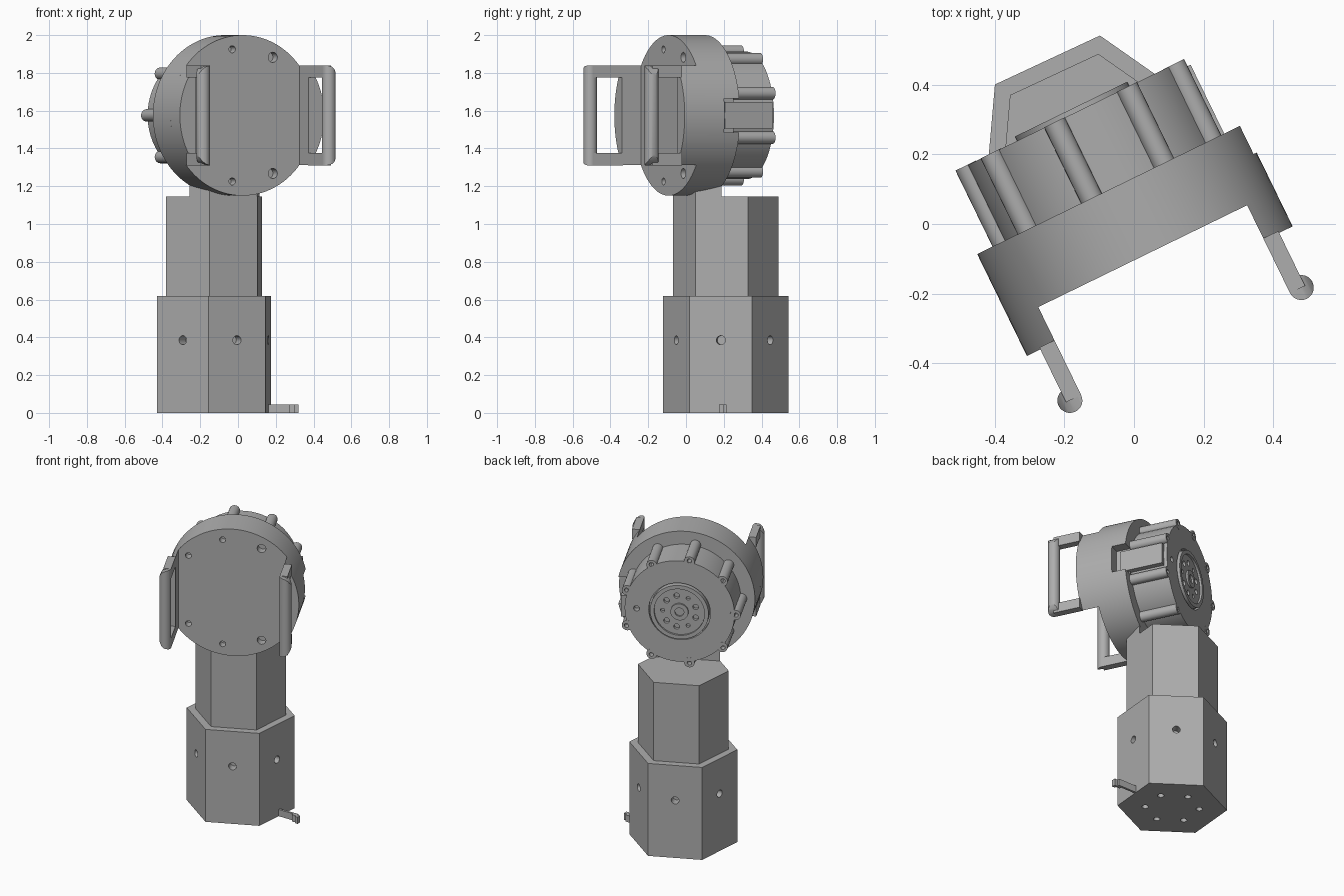
import bpy, bmesh
from math import sin, cos, pi, radians, acos
from mathutils import Matrix, Vector

cube = bpy.data.objects.get("Cube")
if cube:
    bpy.data.objects.remove(cube)

GREY = (0.42, 0.42, 0.42, 1)
grey = bpy.data.materials.new("plain grey")
grey.use_nodes = True
grey.diffuse_color = GREY
grey.node_tree.nodes["Principled BSDF"].inputs["Base Color"].default_value = GREY

TURN = Matrix.Rotation(radians(26), 4, 'Z')
HEAD = Matrix.Translation((0, 0, 1.575)) @ TURN @ Matrix.Translation((-0.018, 0, 0))
COLUMN = Matrix.Translation((-0.127, 0.21, 0))
R = 0.425          # drum radius
INNER = 0.334      # inner face of the brackets


def ring(radius, count, start=0, cx=0, cy=0):
    return [(cx + radius * cos(start + 2 * pi * i / count),
             cy + radius * sin(start + 2 * pi * i / count)) for i in range(count)]


def prism(bm, outline, lo, hi, axis='Y'):
    """Extrude a 2D outline: (x, z) along Y, or (x, y) along Z."""
    place = (lambda p, h: (p[0], h, p[1])) if axis == 'Y' else (lambda p, h: (p[0], p[1], h))
    a = [bm.verts.new(place(p, lo)) for p in outline]
    b = [bm.verts.new(place(p, hi)) for p in outline]
    faces = [bm.faces.new(a), bm.faces.new(b)]
    for i in range(len(a)):
        j = (i + 1) % len(a)
        faces.append(bm.faces.new((a[i], a[j], b[j], b[i])))
    bmesh.ops.recalc_face_normals(bm, faces=faces)


def box(bm, x, y, z):
    prism(bm, [(x[0], y[0]), (x[1], y[0]), (x[1], y[1]), (x[0], y[1])], *z, 'Z')


def make(name, bm, matrix=Matrix()):
    mesh = bpy.data.meshes.new(name)
    bm.to_mesh(mesh)
    bm.free()
    mesh.transform(matrix)
    mesh.materials.append(grey)
    obj = bpy.data.objects.new(name, mesh)
    bpy.context.collection.objects.link(obj)
    return obj


def combine(obj, cutter, operation='DIFFERENCE'):
    """Apply a boolean and discard the tool object."""
    mod = obj.modifiers.new("cut", 'BOOLEAN')
    mod.operation, mod.solver, mod.object = operation, 'EXACT', cutter
    deps = bpy.context.evaluated_depsgraph_get()
    obj.data = bpy.data.meshes.new_from_object(obj.evaluated_get(deps))
    obj.modifiers.clear()
    bpy.data.objects.remove(cutter)


# Lower hexagonal base with bolt holes in the sides and underside
bm = bmesh.new()
prism(bm, ring(0.333, 6, radians(25)), 0, 0.62, 'Z')
base = make("hex_base", bm, COLUMN)
bm = bmesh.new()
for i in range(6):
    side = Matrix.Rotation(radians(55 + 60 * i), 4, 'Z') @ Matrix.Translation((0.288, 0, 0.385))
    bmesh.ops.create_cone(bm, cap_ends=True, segments=20, radius1=0.024, radius2=0.024, depth=0.12,
                          matrix=side @ Matrix.Rotation(pi / 2, 4, 'Y'))
for x, y in ring(0.165, 6, radians(25)):
    prism(bm, ring(0.02, 16, 0, x, y), -0.05, 0.05, 'Z')
combine(base, make("base_holes", bm, COLUMN))

# Upper hexagonal column, and the neck running up into the drum
bm = bmesh.new()
prism(bm, ring(0.28, 6, radians(25)), 0.62, 1.145, 'Z')
make("hex_column", bm, COLUMN)
bm = bmesh.new()
prism(bm, ring(0.279, 6, radians(25)), 1.14, 1.28, 'Z')
bmesh.ops.transform(bm, matrix=COLUMN, verts=bm.verts)
cut = bmesh.ops.bisect_plane(bm, geom=bm.verts[:] + bm.edges[:] + bm.faces[:], clear_outer=True,
                             plane_co=TURN @ Vector((0, 0.119, 0)),
                             plane_no=TURN @ Vector((0, 1, 0)))
bmesh.ops.holes_fill(bm, edges=[e for e in cut["geom_cut"] if isinstance(e, bmesh.types.BMEdge)])
make("neck", bm)

# Small latch at the foot
bm = bmesh.new()
box(bm, (0.12, 0.28), (0.2, 0.215), (0, 0.045))
box(bm, (0.27, 0.3), (0.185, 0.215), (0, 0.045))
box(bm, (0.3, 0.32), (0.175, 0.2), (0, 0.045))
make("latch", bm)

# Drum with bolt holes in front and a cable notch on its left
bm = bmesh.new()
prism(bm, ring(R, 96), -0.094, 0.12)
drum = make("drum", bm, HEAD)
bm = bmesh.new()
for a in (60, 100, 140, 220, 260, 300):
    x, z = 0.355 * cos(radians(a)), 0.355 * sin(radians(a))
    prism(bm, ring(0.027 if a in (60, 300) else 0.019, 16, 0, x, z), -0.15, -0.04)
box(bm, (0.345, 0.5), (0.03, 0.2), (-0.09, 0.09))
combine(drum, make("drum_holes", bm, HEAD))

# Side brackets: drum segment, slotted plate and grab bar
half = acos(INNER / R)
arc = [(R * cos(half * t / 12), R * sin(half * t / 12)) for t in range(-12, 13)]
top = [(0.345, 0.265), (0.372, 0.257), (0.39, 0.243), (0.402, 0.222), (0.41, 0.195)]
envelope = [(0.3, -0.265)] + [(x, -z) for x, z in top] + top[::-1] + [(0.3, 0.265)]
for side, label in ((1, "left"), (-1, "right")):
    flip = HEAD @ Matrix.Diagonal((side, 1, 1, 1))

    bm = bmesh.new()
    prism(bm, [(side * x, z) for x, z in arc], -0.206, -0.09)
    make(label + "_bracket", bm, HEAD)

    bm = bmesh.new()
    x0, x1 = sorted((side * INNER, side * 0.382))
    for z in ((-0.265, -0.2), (0.2, 0.265)):
        box(bm, (x0, x1), (-0.375, -0.2), z)
    make(label + "_handle_arms", bm, HEAD)

    bm = bmesh.new()
    prism(bm, ring(0.036, 24, 0, side * 0.37, -0.375), -0.265, 0.265, 'Z')
    bar = make(label + "_grab_bar", bm, HEAD)
    bm = bmesh.new()
    prism(bm, [(side * x, z) for x, z in envelope], -0.5, -0.2)
    combine(bar, make("bar_envelope", bm, HEAD), 'INTERSECT')

# Motor body
bm = bmesh.new()
prism(bm, ring(0.338, 96), 0.1, 0.362)
motor = make("motor_body", bm, HEAD)
bm = bmesh.new()
prism(bm, ring(0.19, 48), 0.335, 0.4)
prism(bm, ring(0.018, 16, 0, 0.265, 0), 0.32, 0.4)
combine(motor, make("motor_recess", bm, HEAD))

# Nine bolt lobes round the motor
bm = bmesh.new()
for x, z in ring(0.343, 9, radians(20)):
    prism(bm, ring(0.033, 24, 0, x, z), 0.1, 0.363)
lobes = make("motor_lobes", bm, HEAD)
bm = bmesh.new()
for x, z in ring(0.347, 9, radians(20)):
    prism(bm, ring(0.014, 12, 0, x, z), 0.32, 0.4)
combine(lobes, make("lobe_holes", bm, HEAD))

# Output flange with a groove, bolt circle and hollow hub
bm = bmesh.new()
prism(bm, ring(0.18, 48), 0.33, 0.376)
flange = make("output_flange", bm, HEAD)
bm = bmesh.new()
prism(bm, ring(0.155, 48), 0.362, 0.4)
combine(flange, make("flange_dish", bm, HEAD))
bm = bmesh.new()
for i, (x, z) in enumerate(ring(0.105, 9)):
    prism(bm, ring(0.018 if i % 3 else 0.013, 14, 0, x, z), 0.34, 0.4)
combine(flange, make("flange_holes", bm, HEAD))
bm = bmesh.new()
prism(bm, ring(0.055, 32), 0.34, 0.374)
hub = make("hub", bm, HEAD)
bm = bmesh.new()
prism(bm, ring(0.028, 24), 0.345, 0.4)
combine(hub, make("hub_hole", bm, HEAD))

# Cable connector in the notch
bm = bmesh.new()
box(bm, (0.3, 0.365), (0.06, 0.34), (-0.07, 0.07))
make("connector", bm, HEAD)

# Smooth the round parts, keeping hard edges
for obj in bpy.context.scene.objects:
    obj.select_set(obj.type == 'MESH')
    if obj.type == 'MESH':
        bpy.context.view_layer.objects.active = obj
bpy.ops.object.shade_smooth_by_angle(angle=radians(25))
